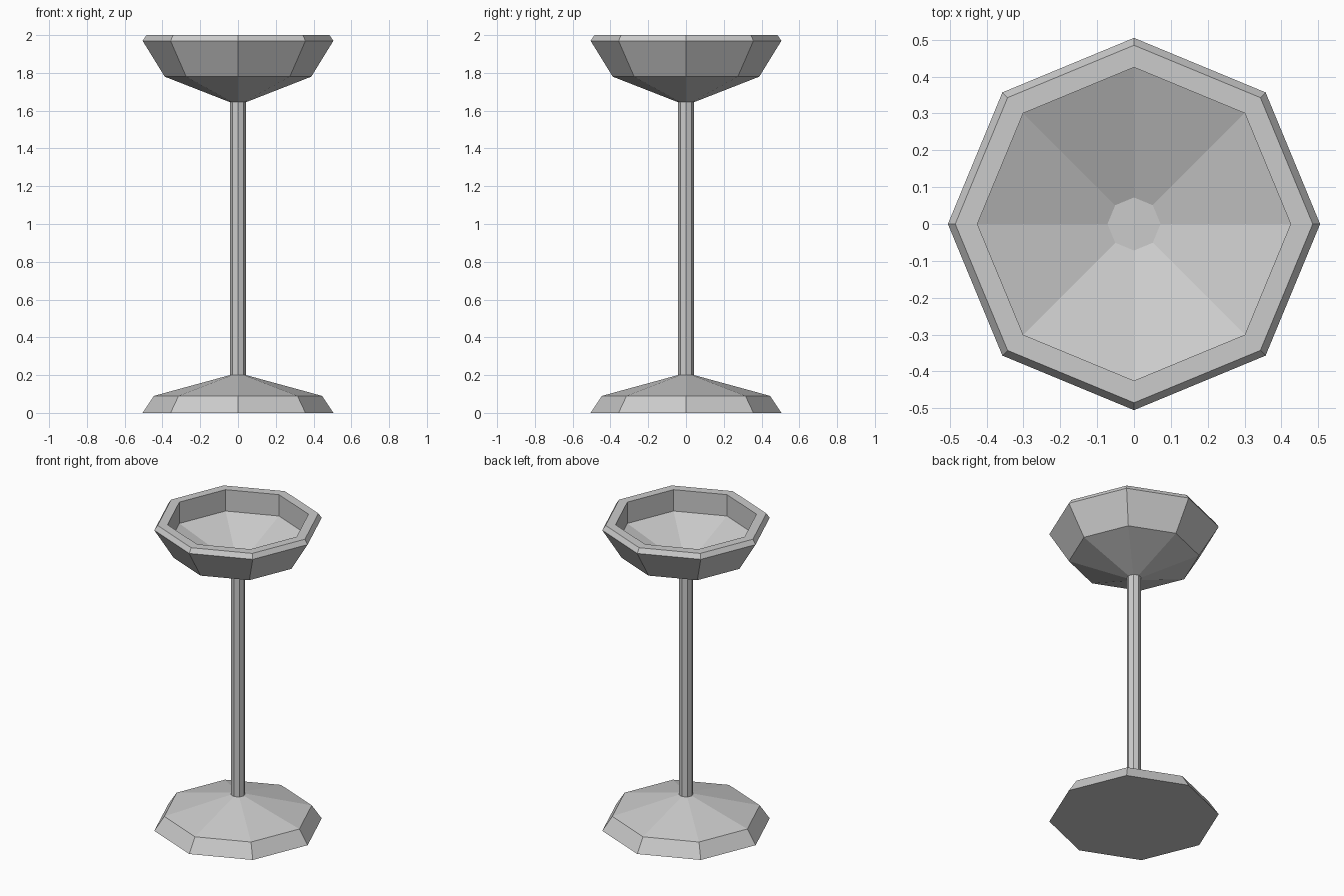
import bpy, bmesh
from math import cos, sin, pi

if "Cube" in bpy.data.objects:
    bpy.data.objects.remove(bpy.data.objects["Cube"])

SIDES = 8

def lathe(name, profile, cap_start=False, cap_end=False):
    """Spin (radius, z) points into an eight-sided flat-faced shell."""
    bm = bmesh.new()
    rings = [[bm.verts.new((r * cos(2 * pi * i / SIDES), r * sin(2 * pi * i / SIDES), z))
              for i in range(SIDES)] for r, z in profile]
    for a, b in zip(rings, rings[1:]):
        for i in range(SIDES):
            j = (i + 1) % SIDES
            bm.faces.new((a[i], a[j], b[j], b[i]))
    if cap_start:
        bm.faces.new(rings[0][::-1])
    if cap_end:
        bm.faces.new(rings[-1])
    bmesh.ops.recalc_face_normals(bm, faces=bm.faces)
    mesh = bpy.data.meshes.new(name)
    bm.to_mesh(mesh)
    bm.free()
    obj = bpy.data.objects.new(name, mesh)
    bpy.context.collection.objects.link(obj)
    return obj

# Foot: bevelled edge rising in a shallow cone to the stem
lathe("foot", [(0.505, 0), (0.445, 0.09), (0.043, 0.20)], True, True)

# Stem: slim octagonal column
lathe("stem", [(0.043, 0.20), (0.043, 1.645)], True, True)

# Bowl: outer wall, chamfered rim, vertical inner wall, sloping floor
lathe("bowl", [(0.043, 1.645), (0.388, 1.78), (0.505, 1.97), (0.485, 2.0),
               (0.425, 2.0), (0.425, 1.86), (0.072, 1.72)], True, True)
